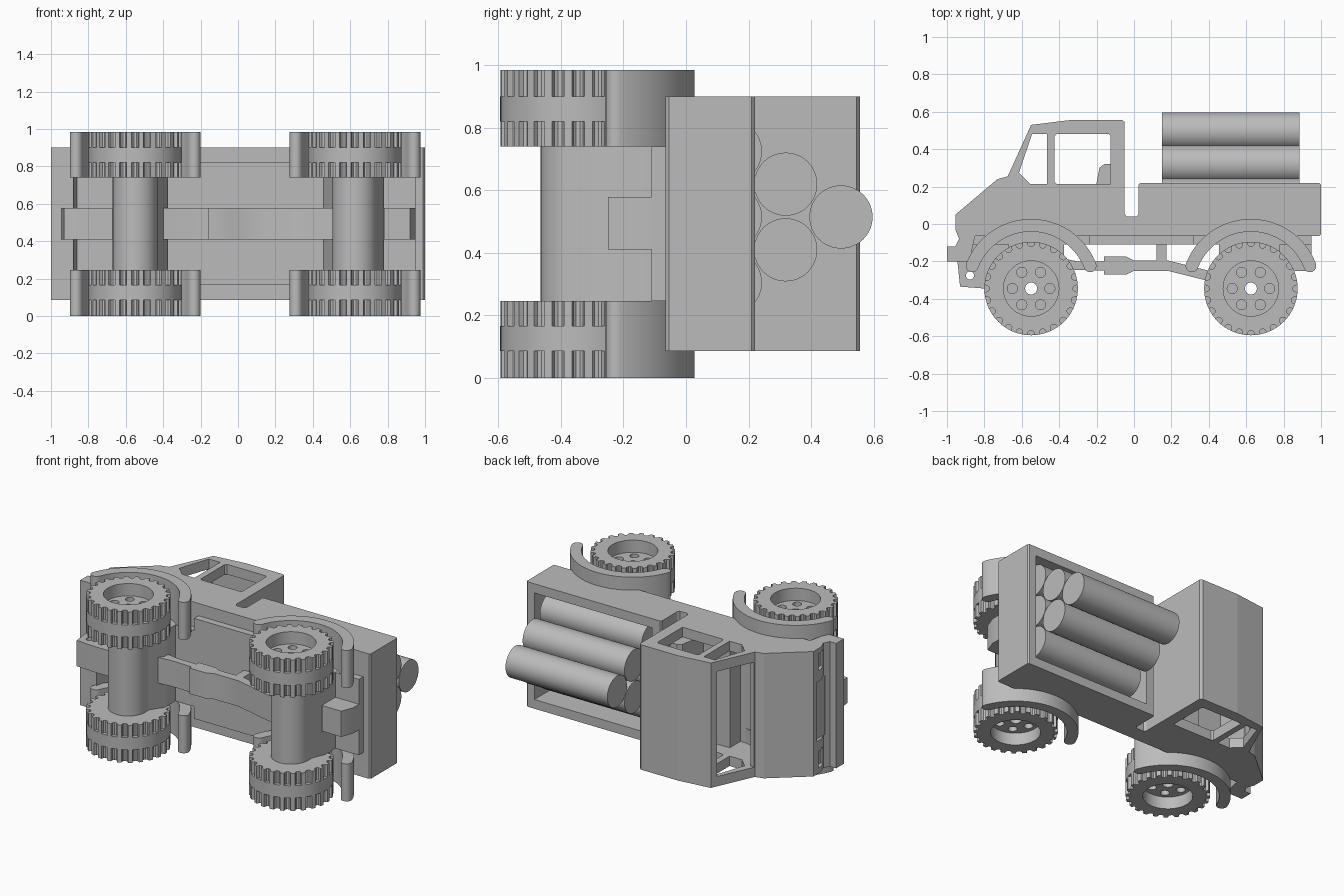
import bpy, bmesh
from math import cos, sin, pi, radians

if "Cube" in bpy.data.objects:
    bpy.data.objects.remove(bpy.data.objects["Cube"], do_unlink=True)

grey = bpy.data.materials.new("plain_grey")
grey.use_nodes = True
grey.diffuse_color = (0.5, 0.5, 0.5, 1)
grey.node_tree.nodes["Principled BSDF"].inputs["Base Color"].default_value = (0.5, 0.5, 0.5, 1)

WIDTH = 0.985          # truck lies on its side: its width runs along z
AXLE_Y = -0.345
AXLES = {"front": -0.55, "rear": 0.625}


def arc(x, y, r, a0=0, a1=360, n=48):
    """Points on an arc; a full circle drops the repeated end."""
    count = n if a1 - a0 == 360 else n + 1
    return [(x + r * cos(radians(a0 + (a1 - a0) * i / n)),
             y + r * sin(radians(a0 + (a1 - a0) * i / n))) for i in range(count)]


def box(x0, x1, y0, y1):
    return [(x0, y0), (x1, y0), (x1, y1), (x0, y1)]


def prism(name, loops, z0, z1, smooth=True):
    """Extrude an outline (first loop) with holes (other loops) along z."""
    bm = bmesh.new()
    caps = [[], []]
    for loop in loops:
        rings = [[bm.verts.new((x, y, z)) for x, y in loop] for z in (z0, z1)]
        for i in range(len(loop)):
            j = (i + 1) % len(loop)
            bm.faces.new((rings[0][i], rings[0][j], rings[1][j], rings[1][i]))
            for cap, ring in zip(caps, rings):
                cap.append(bm.edges.get((ring[i], ring[j])))
    for cap in caps:
        bmesh.ops.triangle_fill(bm, use_beauty=True, edges=cap)
    bmesh.ops.recalc_face_normals(bm, faces=bm.faces)
    mesh = bpy.data.meshes.new(name)
    bm.to_mesh(mesh)
    bm.free()
    mesh.materials.append(grey)
    if smooth:
        mesh.polygons.foreach_set("use_smooth", [True] * len(mesh.polygons))
        mesh.set_sharp_from_angle(angle=radians(35))
    obj = bpy.data.objects.new(name, mesh)
    bpy.context.collection.objects.link(obj)
    return obj


def both_sides(name, loops, z0, z1):
    """Same part on the truck's two sides, mirrored about mid width."""
    prism("upper_" + name, loops, z0, z1)
    prism("lower_" + name, loops, WIDTH - z1, WIDTH - z0)


def cut(target, name, loop, z0, z1):
    cutter = prism(name + "_cutter", [loop], z0, z1, smooth=False)
    cutter.hide_render = True
    cutter.hide_viewport = True
    cutter.display_type = "WIRE"
    mod = target.modifiers.new(name, "BOOLEAN")
    mod.operation = "DIFFERENCE"
    mod.solver = "EXACT"
    mod.object = cutter


# Cab and bed as one silhouette with a slot between them
outline = [(-1, -0.2), (-1, -0.12), (-0.955, -0.12), (-0.935, -0.08), (-0.955, -0.03),
           (-0.955, 0.05), (-0.73, 0.24), (-0.675, 0.255), (-0.55, 0.53), (-0.33, 0.557),
           (-0.065, 0.557), (-0.05, 0.545), (-0.05, 0.055), (-0.04, 0.04), (0.015, 0.04),
           (0.025, 0.055), (0.025, 0.21), (0.035, 0.22), (0.99, 0.22), (1, 0.21),
           (1, -0.055), (0.99, -0.065), (-0.23, -0.065), (-0.85, -0.065), (-0.88, -0.2)]
body = prism("cab_and_bed", [outline], 0.085, 0.9, smooth=False)

cut(body, "side_window", [(-0.425, 0.225), (-0.415, 0.215), (-0.125, 0.215), (-0.125, 0.47),
                          (-0.135, 0.48), (-0.415, 0.48), (-0.425, 0.47)], -0.1, 1.1)
cut(body, "quarter_window", [(-0.545, 0.48), (-0.615, 0.275), (-0.555, 0.215),
                             (-0.465, 0.215), (-0.465, 0.48)], -0.1, 1.1)
cut(body, "cabin", [(-0.66, 0.01), (-0.11, 0.01), (-0.11, 0.495), (-0.53, 0.495), (-0.66, 0.22)],
    0.15, 0.835)
cut(body, "windscreen", [(-0.75, 0.27), (-0.6, 0.25), (-0.5, 0.492), (-0.63, 0.492)],
    0.15, 0.835)
cut(body, "bed_well", box(0.09, 0.94, 0.04, 0.4), 0.145, 0.84)
for side, z in (("lower", 0.12), ("upper", 0.755)):
    cut(body, side + "_headlight", box(-1.05, -0.925, -0.07, 0.0), z, z + 0.11)
cut(body, "grille", box(-1.05, -0.935, -0.09, 0.02), 0.3, 0.685)
for end, x in AXLES.items():
    cut(body, end + "_upper_arch", arc(x, AXLE_Y, 0.305), 0.74, 1.1)
    cut(body, end + "_lower_arch", arc(x, AXLE_Y, 0.305), -0.1, WIDTH - 0.74)

# Cabin bench
prism("seat", [[(-0.4, 0.0), (-0.105, 0.0), (-0.105, 0.32), (-0.16, 0.32), (-0.185, 0.3),
                (-0.2, 0.22), (-0.21, 0.12), (-0.4, 0.12)]], 0.148, 0.837)

# Underframe
prism("middle_underframe", [box(-0.24, 0.32, -0.11, -0.06)], 0.165, 0.82)
prism("long_underframe", [box(-0.88, 0.95, -0.11, -0.055)], 0.245, 0.74)

# Wheels, axles and mudguards
BOLT_RING, NOTCHES = 0.1, 24


def tread(x):
    """Tyre outline with rounded notches around the rim."""
    points = []
    for i in range(NOTCHES):
        a = 360 * i / NOTCHES
        for da, r in ((-7.5, 0.25), (-4.5, 0.25), (-3.8, 0.233), (-1.6, 0.225),
                      (1.6, 0.225), (3.8, 0.233), (4.5, 0.25)):
            points.append((x + r * cos(radians(a + da)), AXLE_Y + r * sin(radians(a + da))))
    return points


for end, x in AXLES.items():
    rim = arc(x, AXLE_Y, 0.148)
    bore = arc(x, AXLE_Y, 0.032, n=24)
    bolts = [arc(x + BOLT_RING * cos(k * pi / 3), AXLE_Y + BOLT_RING * sin(k * pi / 3), 0.027, n=20)
             for k in range(6)]
    both_sides(end + "_inner_tread", [tread(x), rim], 0.74, 0.82)
    both_sides(end + "_tyre_band", [arc(x, AXLE_Y, 0.25, n=72), rim], 0.82, 0.9)
    both_sides(end + "_outer_tread", [tread(x), rim], 0.9, WIDTH)
    both_sides(end + "_hub_back", [rim, bore], 0.74, 0.85)
    both_sides(end + "_hub_face", [rim, bore] + bolts, 0.85, 0.905)

    # Mudguard: thick arch with rounded tips
    start, stop, mid, half = 21, 159, 0.338, 0.034
    tip = lambda a: (x + mid * cos(radians(a)), AXLE_Y + mid * sin(radians(a)))
    guard = arc(x, AXLE_Y, mid + half, start, stop, 40)
    guard += arc(*tip(stop), half, stop, stop + 180, 8)[1:-1]
    guard += arc(x, AXLE_Y, mid - half, start, stop, 40)[::-1]
    guard += arc(*tip(start), half, start + 180, start + 360, 8)[1:-1]
    both_sides(end + "_mudguard", [guard], 0.74, WIDTH)

    # Axle housing flares up to the frame on the side facing the drive shaft
    inward = 1 if end == "front" else -1
    flare = {1: (-0.12, 0.175), -1: (-0.17, 0.155)}[inward]
    housing = arc(x, AXLE_Y, 0.12, 180, 360, 32)
    housing += [(x + 0.12, -0.3), (x + flare[1], -0.22), (x + flare[1], -0.1),
                (x + flare[0], -0.1), (x + flare[0], -0.22), (x - 0.12, -0.3)]
    prism(end + "_axle", [housing, bore], 0.244, 0.741)

# Drive line along the middle
MID0, MID1 = 0.41, 0.578
prism("drive_shaft", [[(-0.45, -0.17), (-0.3, -0.2), (-0.16, -0.2), (-0.16, -0.175),
                       (-0.04, -0.175), (0.0, -0.195), (0.18, -0.195), (0.4, -0.25),
                       (0.52, -0.25), (0.52, -0.33), (0.38, -0.3), (0.18, -0.25),
                       (0.0, -0.25), (-0.04, -0.27), (-0.16, -0.27), (-0.16, -0.25),
                       (-0.3, -0.245), (-0.45, -0.26)]], MID0, MID1)
prism("shaft_post", [box(0.12, 0.175, -0.2, -0.1)], MID0, MID1)

# Towing points
prism("front_tow_block", [[(-0.945, -0.19), (-0.93, -0.335), (-0.8, -0.345), (-0.64, -0.345),
                           (-0.64, -0.1), (-0.85, -0.1)], arc(-0.877, -0.275, 0.022, n=20)],
      MID0, MID1)
prism("rear_tow_block", [[(0.78, -0.25), (0.92, -0.25), (0.95, -0.17), (0.95, -0.06),
                          (0.78, -0.06)]], MID0, MID1)

# Log load: rows of three, two and one
LOG_R, STEP = 0.101, 0.21
for row in range(3):
    for k in range(3 - row):
        z = WIDTH / 2 + 0.022 + (k - (2 - row) / 2) * STEP
        log = prism("log_%d_%d" % (row + 1, k + 1), [arc(0, 0, LOG_R)], 0.15, 0.885)
        # Prism axis z turns to x
        log.rotation_euler = (0, pi / 2, 0)
        log.location = (0, 0.142 + row * 0.177, z)
